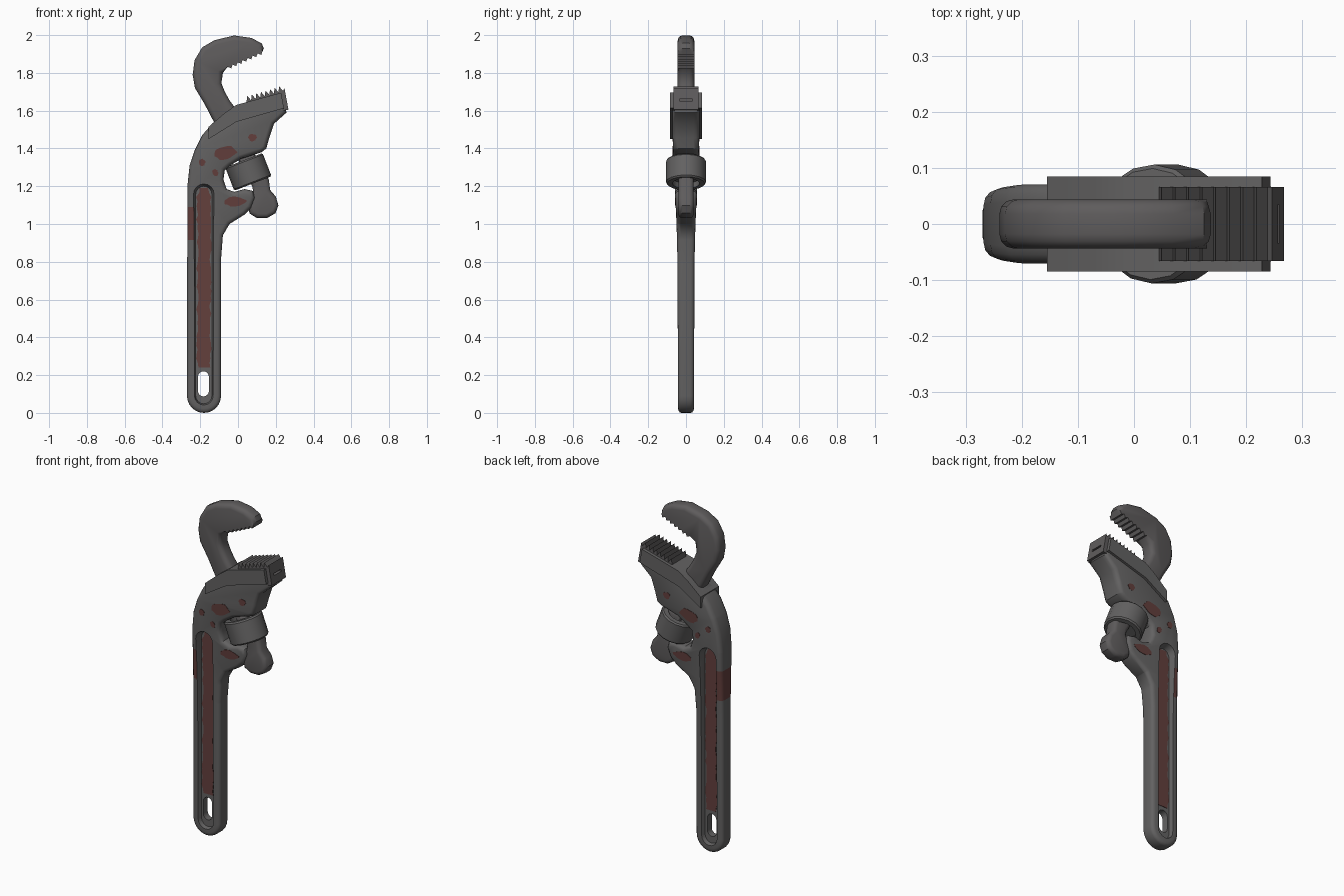
import bpy, bmesh, math, random
from mathutils import Vector

if "Cube" in bpy.data.objects:
    bpy.data.objects.remove(bpy.data.objects["Cube"])

random.seed(4)


def material(name, rgb):
    m = bpy.data.materials.new(name)
    m.diffuse_color = (*rgb, 1)
    m.use_nodes = True
    m.node_tree.nodes["Principled BSDF"].inputs["Base Color"].default_value = m.diffuse_color
    return m


STEEL = material("dark_steel", (0.125, 0.122, 0.122))
JAW = material("jaw_steel", (0.112, 0.106, 0.107))
RUST = material("rust", (0.125, 0.05, 0.046))


def loft(name, rings, mat):
    """Skin a list of (xz outline, y) rings and cap both ends."""
    bm = bmesh.new()
    vs = [[bm.verts.new((p[0], p[2] if len(p) > 2 else y, p[1])) for p in pts] for pts, y in rings]
    n = len(vs[0])
    for a, b in zip(vs, vs[1:]):
        for i in range(n):
            j = (i + 1) % n
            bm.faces.new((a[i], a[j], b[j], b[i]))
    bm.faces.new(vs[0][::-1])
    bm.faces.new(vs[-1])
    bmesh.ops.recalc_face_normals(bm, faces=bm.faces)
    me = bpy.data.meshes.new(name)
    bm.to_mesh(me)
    bm.free()
    me.materials.append(mat)
    ob = bpy.data.objects.new(name, me)
    bpy.context.collection.objects.link(ob)
    return ob


def inset(pts, d, keep):
    """Mitred inward offset; the last `keep` points stay in place."""
    v = [Vector(p) for p in pts]
    n = len(v)
    sign = 1 if sum(v[i - 1].cross(v[i]) for i in range(n)) > 0 else -1
    out = []
    for i in range(n):
        a = (v[i] - v[i - 1]).normalized()
        b = (v[(i + 1) % n] - v[i]).normalized()
        normal = Vector((-a.y - b.y, a.x + b.x)) * sign / max(1 + a.dot(b), 0.5)
        out.append(v[i] + normal * (0 if i >= n - keep else d))
    return out


def slab(name, pts, h, b, mat, keep=0, seg=3):
    """Outline extruded to +-h in y, with edges rounded by b."""
    if b == 0:
        return loft(name, [(pts, -h), (pts, h)], mat)
    half = []
    for s in range(seg + 1):
        a = s / seg * math.pi / 2
        half.append((inset(pts, b * (1 - math.sin(a)), keep), h - b * (1 - math.cos(a))))
    return loft(name, [(p, -y) for p, y in half] + half[::-1], mat)


def stadium(cx, z0, z1, r, n=8):
    low = [(cx - r * math.cos(math.pi * i / n), z0 + r - r * math.sin(math.pi * i / n)) for i in range(n + 1)]
    top = [(cx + r * math.cos(math.pi * i / n), z1 - r + r * math.sin(math.pi * i / n)) for i in range(n + 1)]
    return low + top


def teeth(a, b, count, height):
    a, b = Vector(a), Vector(b)
    d = (b - a).normalized()
    up = Vector((-d.y, d.x)) * height
    return [tuple(a.lerp(b, i / (2 * count)) + (up if i % 2 else Vector((0, 0)))) for i in range(2 * count + 1)]


def cut(ob, cutter):
    m = ob.modifiers.new("cut", 'BOOLEAN')
    m.object, m.operation, m.solver = cutter, 'DIFFERENCE', 'EXACT'
    bpy.context.view_layer.objects.active = ob
    bpy.ops.object.modifier_apply(modifier=m.name)
    bpy.data.objects.remove(cutter)


# Half thickness of the body by height
KNOTS = [(0, .042), (.8, .045), (1.0, .05), (1.2, .06), (1.4, .07), (2.1, .072)]


def thick(z):
    for (z0, t0), (z1, t1) in zip(KNOTS, KNOTS[1:]):
        if z <= z1:
            return t0 + (t1 - t0) * max(z - z0, 0) / (z1 - z0)
    return KNOTS[-1][1]


# Handle, bracket arm and head in one outline
bottom = [(-.18 - .09 * math.cos(math.pi * i / 12), .09 - .09 * math.sin(math.pi * i / 12)) for i in range(13)]
outline = bottom + [
    (-.09, .81), (-.08, .94), (-.045, 1.0), (.035, 1.05), (.07, 1.085), (.09, 1.14), (.08, 1.175),
    (.035, 1.185), (-.02, 1.17), (-.06, 1.185), (-.077, 1.235), (-.07, 1.285), (-.04, 1.31),
    (.015, 1.345), (.125, 1.38), (.15, 1.4), (.165, 1.455), (.19, 1.53), (.257, 1.59), (.228, 1.685),
    (-.012, 1.625), (-.07, 1.583), (-.135, 1.533), (-.19, 1.47), (-.23, 1.39), (-.256, 1.31), (-.268, 1.2)]
body = slab("handle_and_head", outline, .05, .022, STEEL)
bm = bmesh.new()
bm.from_mesh(body.data)
for z in (.8, .915, 1.0, 1.09, 1.2, 1.4):
    bmesh.ops.bisect_plane(bm, geom=bm.verts[:] + bm.edges[:] + bm.faces[:], plane_co=(0, 0, z), plane_no=(0, 0, 1))
for v in bm.verts:
    v.co.y *= thick(v.co.z) / .05
bm.to_mesh(body.data)
bm.free()

# Handle recesses and hanging hole
for s in (-1, 1):
    cut(body, loft("recess_cutter", [(stadium(-.181, .048, 1.2, .043), s * .02),
                                     (stadium(-.181, .03, 1.218, .061), s * .08)], STEEL))
cut(body, slab("hole_cutter", stadium(-.183, .087, .22, .029), .1, 0, STEEL))

# Rusty patch wrapping the outer rim
body.data.materials.append(RUST)
for f in body.data.polygons:
    if f.center.x < -.205 and .915 < f.center.z < 1.09 and abs(f.center.y) > .001 - (f.center.x < -.26):
        f.material_index = 1

# Raised guide plates on the head
slab("guide_plates", [(-.155, 1.515), (-.07, 1.588), (-.01, 1.63), (.228, 1.695), (.243, 1.613),
                      (-.01, 1.54), (-.155, 1.45)], .085, 0, STEEL)

# Toothed heel jaw with end slot
heel = slab("heel_jaw", [(.1, 1.58), (.045, 1.6)] + teeth((.045, 1.648), (.238, 1.705), 8, .028)
            + [(.246, 1.72), (.267, 1.605)], .066, 0, JAW)
cut(heel, slab("slot_cutter", [(.24, 1.65), (.3, 1.65), (.3, 1.662), (.24, 1.662)], .035, 0, JAW))

# Hook jaw
slab("hook_jaw", [(-.08, 1.8), (-.088, 1.745), (-.07, 1.7), (-.045, 1.655), (-.012, 1.61), (.03, 1.52),
                  (-.08, 1.46), (-.13, 1.545), (-.177, 1.635), (-.228, 1.72), (-.24, 1.79), (-.23, 1.867),
                  (-.19, 1.935), (-.125, 1.973), (-.02, 1.998), (.07, 1.985), (.125, 1.957), (.137, 1.93)]
     + teeth((-.055, 1.832), (.13, 1.915), 7, -.015)[::-1], .044, .026, JAW, keep=15)

# Shank end below the nut
slab("shank_knob", [(0, 1.34), (.075, 1.2), (.08, 1.175), (.056, 1.135), (.052, 1.095), (.062, 1.055),
                    (.1, 1.032), (.155, 1.032), (.198, 1.057), (.214, 1.098), (.2, 1.145), (.17, 1.18),
                    (.163, 1.235), (.09, 1.37)], .041, .022, JAW)


# Adjusting nut
def circle(r, n=16):
    return [(r * math.cos(2 * math.pi * i / n), r * math.sin(2 * math.pi * i / n)) for i in range(n)]


nut = loft("adjusting_nut", [(circle(.072), -.035), (circle(.072), -.066), (circle(.099), -.066), (circle(.106), -.058),
                             (circle(.106), .058), (circle(.099), .066), (circle(.072), .066), (circle(.072), .04)], STEEL)
nut.location = (.055, 0, 1.276)
nut.rotation_euler = Vector((0, 1, 0)).rotation_difference(Vector((-.36, 0, .93))).to_euler()


# Rust spots on both faces
def blob(cx, cz, rx, rz, tilt):
    pts = []
    for i in range(16):
        a, k = math.tau * i / 16, random.uniform(.8, 1.1)
        x, z = rx * k * math.cos(a), rz * k * math.sin(a)
        pts.append((cx + x * math.cos(tilt) - z * math.sin(tilt), cz + x * math.sin(tilt) + z * math.cos(tilt)))
    return pts


for spec in [(-.065, 1.377, .06, .04, .3), (.077, 1.457, .022, .021, 0), (-.19, 1.325, .017, .02, 0),
             (-.12, 1.272, .016, .02, .4), (-.02, 1.12, .062, .026, .1)]:
    p = blob(*spec)
    for s in (-1, 1):
        loft("rust_spot", [([(x, z, s * (thick(z) + o)) for x, z in p], 0) for o in (-.005, .002)], RUST)

# Long rust streak inside the recesses
zs = [.24 + .95 * i / 40 for i in range(41)]
taper = lambda z: 1 if z < 1.16 else .7
left = [(-.181 - taper(z) * random.uniform(.028, .041), z) for z in zs]
right = [(-.181 + taper(z) * random.uniform(.03, .041), z) for z in zs]
for s in (-1, 1):
    loft("recess_rust", [(left + right[::-1], s * .017), (left + right[::-1], s * .0225)], RUST)

# Smooth shading with sharp edges kept
bpy.ops.object.select_all(action='SELECT')
bpy.context.view_layer.objects.active = body
bpy.ops.object.shade_smooth_by_angle(angle=math.radians(35))
